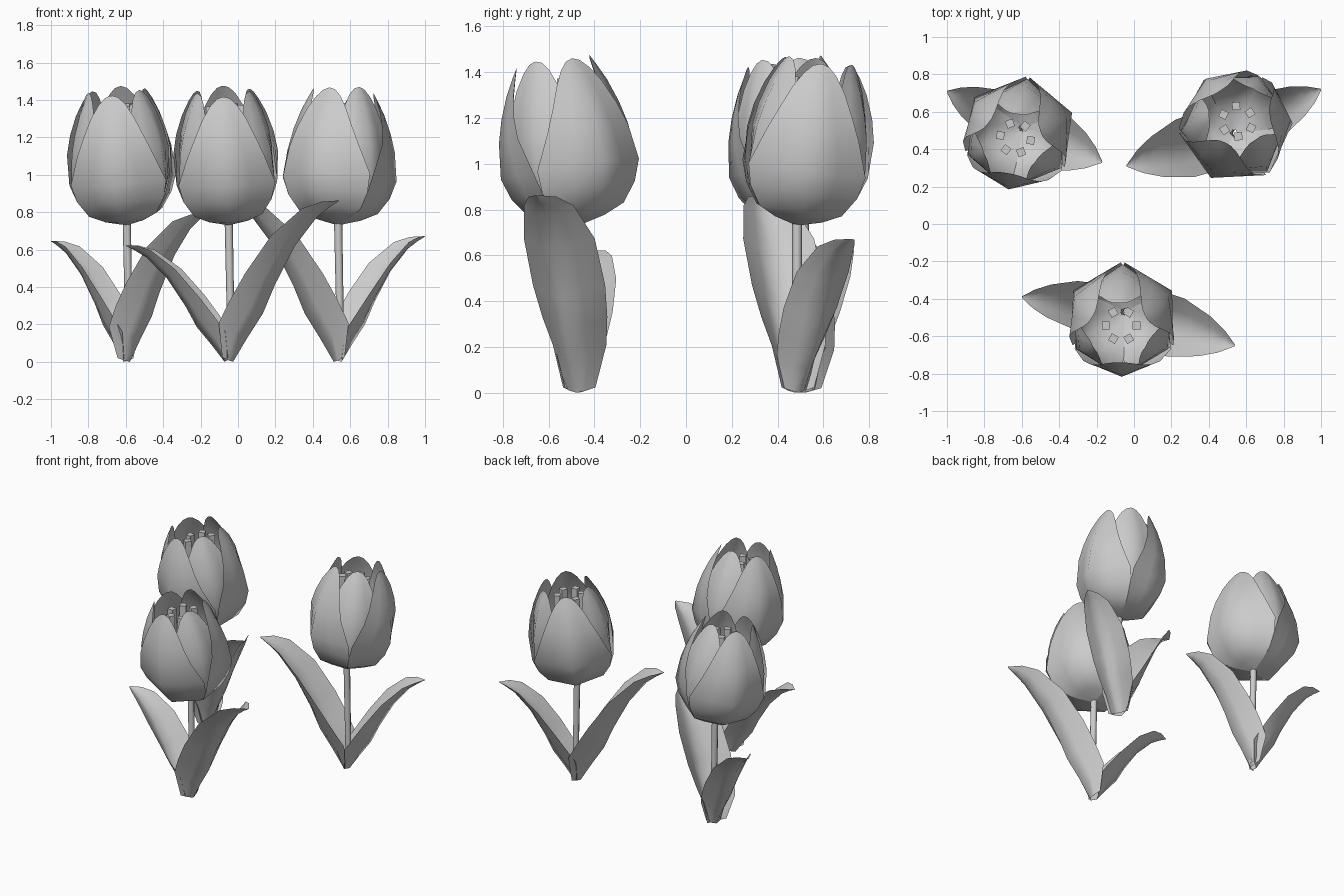
import bpy, bmesh
from math import sin, cos, radians
from mathutils import Vector, Matrix

if "Cube" in bpy.data.objects:
    bpy.data.objects.remove(bpy.data.objects["Cube"])


def finish(bm, name, smooth=True):
    bmesh.ops.remove_doubles(bm, verts=bm.verts, dist=1e-5)
    bmesh.ops.recalc_face_normals(bm, faces=bm.faces)
    me = bpy.data.meshes.new(name)
    bm.to_mesh(me)
    bm.free()
    for p in me.polygons:
        p.use_smooth = smooth
    ob = bpy.data.objects.new(name, me)
    bpy.context.collection.objects.link(ob)
    return ob


def grid(bm, rows):
    vs = [[bm.verts.new(p) for p in row] for row in rows]
    for a, b in zip(vs, vs[1:]):
        for i in range(len(a) - 1):
            bm.faces.new((a[i], a[i + 1], b[i + 1], b[i]))


# petal: height, radius, half angle
PETAL = [(0, .02, 60), (.025, .12, 60), (.065, .21, 60), (.15, .272, 60), (.245, .305, 58),
         (.40, .290, 45), (.50, .264, 38), (.60, .226, 31), (.67, .19, 22), (.705, .17, 12), (.715, .165, 2)]
# leaf midrib: reach, height, half width, fold depth
LEAF = [(.04, 0, .45, .6), (.17, .15, .74, 1.2), (.31, .30, .90, 1.05), (.42, .48, 1, .8),
        (.60, .72, .98, .62), (.80, .90, .68, .6), (.91, .96, .38, .6), (1, 1, .03, .6)]


def petal(name, angle, frame, inner):
    scale, tuck, lift = (.97, .11, 1.015) if inner else (1, 0, 1)
    bm = bmesh.new()
    rows = []
    for h, r, half in PETAL:
        row = []
        for u in (-1, -.5, 0, .5, 1):
            # straight sides between the middle crease and the edges
            t = abs(u)
            s = scale - tuck * t * half / 60
            x = r * ((1 - t) + t * cos(radians(half)))
            y = r * u * sin(radians(half))
            row.append(frame @ Matrix.Rotation(radians(angle), 4, 'Z') @ Vector((x * s, y * s, h * lift)))
        rows.append(row)
    grid(bm, rows)
    finish(bm, name)


def leaf(name, base, tip, width):
    d = Vector((tip[0] - base[0], tip[1] - base[1], 0))
    reach = d.length
    d.normalize()
    side = Vector((-d.y, d.x, 0))
    up = Vector((0, 0, 1))
    mid = [Vector(base) + d * (row[0] * reach) + up * (row[1] * tip[2]) for row in LEAF]
    bm = bmesh.new()
    rows = []
    for i, (r, h, w, fold) in enumerate(LEAF):
        t = (mid[min(i + 1, len(mid) - 1)] - mid[max(i - 1, 0)]).normalized()
        n = t.cross(side)
        if n.z < 0:
            n = -n
        hw = w * width
        rows.append([mid[i] + side * (u * hw) + n * (fold * hw * abs(u) ** 1.4)
                     for u in (-1, -.5, 0, .5, 1)])
    grid(bm, rows)
    finish(bm, name)


def tulip(tag, base, turn, lean, lean_dir, long_tip, short_tip):
    base = Vector(base)
    # stem
    bm = bmesh.new()
    rows = []
    for z, r in ((.03, .02), (.25, .02), (.5, .021), (.77, .022)):
        off = .015 * (1 - z / .77)
        rows.append([base + Vector((off + r * cos(radians(a)), r * sin(radians(a)), z))
                     for a in range(0, 361, 45)])
    grid(bm, rows)
    finish(bm, 'stem_' + tag)

    # leaning flower head
    a = radians(lean_dir)
    axis = Vector((-sin(a), cos(a), 0))
    frame = (Matrix.Translation(base + Vector((0, 0, .735)))
             @ Matrix.Rotation(radians(lean), 4, axis))
    for k in range(3):
        petal('outer_petal_' + tag, turn - 90 + 120 * k, frame, False)
        petal('inner_petal_' + tag, turn - 30 + 120 * k, frame, True)

    # upright stamens
    bm = bmesh.new()
    for k in range(6):
        b = radians(turn + 60 * k)
        p = frame @ Vector((.082 * cos(b), .082 * sin(b), .48))
        m = (Matrix.Translation(p) @ Matrix.Rotation(b, 4, 'Z')
             @ Matrix.Diagonal((.042, .042, .32, 1)))
        bmesh.ops.create_cube(bm, size=1, matrix=m)
    finish(bm, 'stamens_' + tag, False)

    # leaves
    leaf('long_leaf_' + tag, base, long_tip, .165)
    leaf('short_leaf_' + tag, base, short_tip, .13)


tulip('front', (-.05, -.47, 0), 0, 9, -105, (.54, -.65, .86), (-.60, -.39, .62))
tulip('left', (-.595, .515, 0), -9, 8, -125, (-.17, .33, .79), (-1.0, .71, .645))
tulip('right', (.535, .485, 0), 214, 8, 75, (-.04, .31, .86), (1.0, .72, .67))
